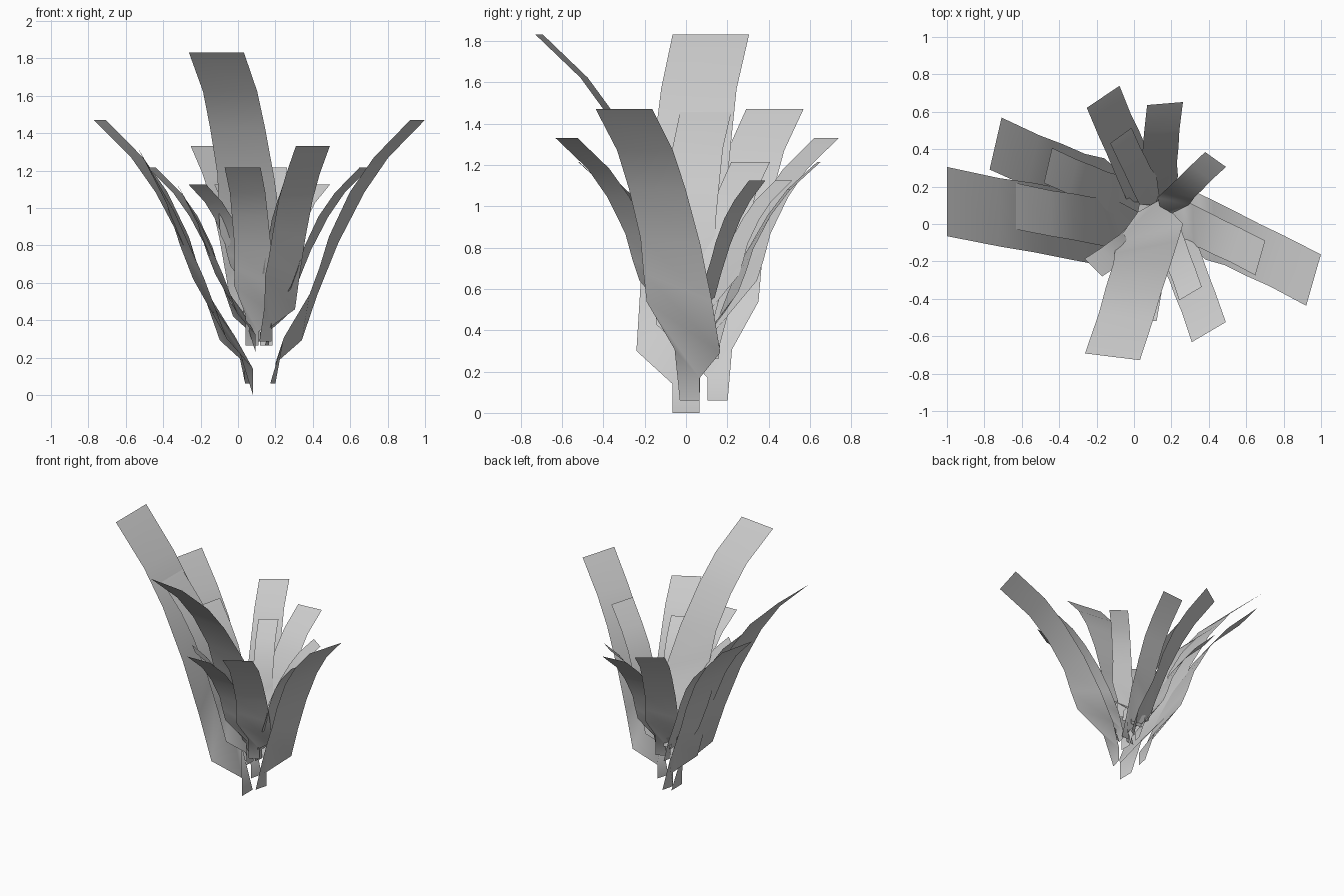
import bpy
from math import radians, cos, sin

# Left and right edge of one unit leaf: (outward, sideways, up), tip last
LEFT = [(0, -.065, 0), (0, -.065, .14), (.14, -.24, .30), (.26, -.22, .62),
        (.42, -.19, .98), (.62, -.15, 1.33), (.80, -.12, 1.57), (1.08, -.065, 1.83)]
RIGHT = [(0, .065, 0), (.10, .07, .32), (.32, .19, .62), (.39, .19, .80),
         (.46, .19, 1.02), (.62, .22, 1.33), (.80, .245, 1.57), (1.08, .305, 1.83)]


def leaf(name, tip, angle, s):
    """Strip leaf scaled by s, pointing along angle, with its tip centre at tip."""
    a = radians(angle)
    ox, oy = cos(a), sin(a)
    rx, ry = oy, -ox

    def place(p):
        u, v, z = (p[0] - 1.08) * s, (p[1] - .12) * s, (p[2] - 1.83) * s
        return (tip[0] + u * ox + v * rx, tip[1] + u * oy + v * ry, tip[2] + z)

    verts = [place(p) for pair in zip(LEFT, RIGHT) for p in pair]
    faces = [(2*i, 2*i + 1, 2*i + 3, 2*i + 2) for i in range(len(LEFT) - 1)]
    me = bpy.data.meshes.new(name)
    me.from_pydata(verts, [], faces)
    me.polygons.foreach_set("use_smooth", [True] * len(faces))
    me.update()
    ob = bpy.data.objects.new(name, me)
    bpy.context.collection.objects.link(ob)


# Outer leaves
OUTER = [
    ((-1.0, .12, 1.83), 180, 1.0),
    ((-.115, -.71, 1.83), -97, .80),
    ((-.74, .43, 1.47), 167, .77),
    ((.96, -.30, 1.47), -16, .77),
    ((-.165, .68, 1.33), 124, .57),
    ((.40, -.578, 1.33), -59.5, .57),
]
# Inner, smaller leaves
INNER = [
    ((-.63, .095, 1.455), 180, .67),
    ((-.46, .313, 1.215), 167, .52),
    ((.675, -.182, 1.215), -16, .52),
    ((.166, .644, 1.215), 94.8, .52),
    ((.025, -.52, 1.215), -88.7, .52),
    ((-.07, .473, 1.125), 126, .38),
    ((.302, -.372, 1.125), -59.5, .38),
    ((.436, .345, 1.125), 54.5, .37),
    ((-.217, -.233, 1.125), -135, .36),
]
for kind, group in (("outer_leaf", OUTER), ("inner_leaf", INNER)):
    for i, (tip, ang, s) in enumerate(group):
        leaf(f"{kind}_{i + 1}", tip, ang, s)
